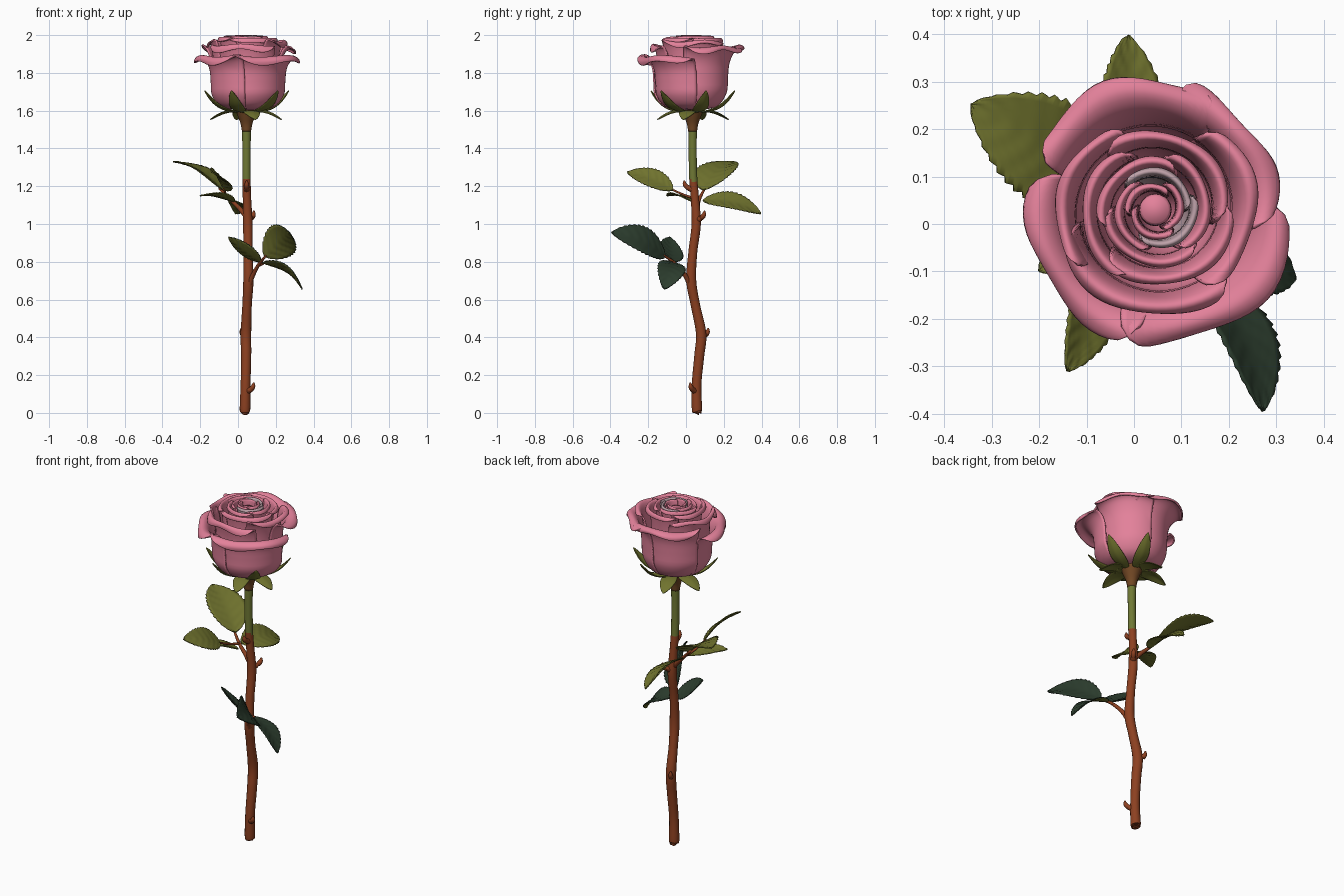
import bpy, bmesh, math
from mathutils import Vector as V

if "Cube" in bpy.data.objects:
    bpy.data.objects.remove(bpy.data.objects["Cube"])


def material(name, rgb):
    m = bpy.data.materials.new(name)
    m.diffuse_color = (*rgb, 1)
    m.use_nodes = True
    m.node_tree.nodes["Principled BSDF"].inputs["Base Color"].default_value = m.diffuse_color
    return m


PINK = material("petal pink", (0.77, 0.22, 0.325))
DUSTY = material("dusty pink", (0.52, 0.36, 0.40))
OLIVE = material("olive leaf", (0.165, 0.175, 0.028))
DARK = material("dark green leaf", (0.026, 0.048, 0.028))
BARK = material("red brown stem", (0.265, 0.052, 0.015))
GREEN = material("green stem", (0.16, 0.19, 0.035))
CALYX = material("calyx brown", (0.17, 0.065, 0.018))


def spline(pts, t):
    """Catmull-Rom point at t in 0..1 through a list of tuples."""
    p = [V(q) for q in pts]
    p = [2 * p[0] - p[1]] + p + [2 * p[-1] - p[-2]]
    n = len(pts) - 1
    i = min(int(t * n), n - 1)
    f = t * n - i
    a, b, c, d = p[i:i + 4]
    return 0.5 * (2 * b + (c - a) * f + (2 * a - 5 * b + 4 * c - d) * f * f
                  + (3 * b - a - 3 * c + d) * f ** 3)


def finish(name, bm, mats, thickness=0):
    if not thickness:
        bmesh.ops.recalc_face_normals(bm, faces=bm.faces)
    for f in bm.faces:
        f.smooth = True
    me = bpy.data.meshes.new(name)
    bm.to_mesh(me)
    bm.free()
    for m in mats:
        me.materials.append(m)
    ob = bpy.data.objects.new(name, me)
    bpy.context.collection.objects.link(ob)
    if thickness:
        s = ob.modifiers.new("thickness", 'SOLIDIFY')
        s.thickness = thickness
        s.offset = 0
        s.material_offset = len(mats) - 1   # second colour on the underside
    return ob


def sheet(name, fn, nu, nv, mats, thickness):
    """Grid surface fn(u, v), u in -1..1, v in 0..1."""
    bm = bmesh.new()
    g = [[bm.verts.new(fn(2 * i / nu - 1, j / nv)) for i in range(nu + 1)]
         for j in range(nv + 1)]
    for j in range(nv):
        for i in range(nu):
            bm.faces.new((g[j][i], g[j][i + 1], g[j + 1][i + 1], g[j + 1][i]))
    return finish(name, bm, mats, thickness)


def tube(name, pts, mats, steps=12, sides=14, split=None):
    """Tube through (x, y, z, radius) points; second colour above split."""
    bm = bmesh.new()
    rings = []
    for k in range(steps + 1):
        t = k / steps
        q = spline(pts, t)
        d = (spline(pts, min(1, t + .01)) - spline(pts, max(0, t - .01))).to_3d().normalized()
        a = d.orthogonal().normalized() if abs(d.z) < .5 else d.cross(V((0, 1, 0))).normalized()
        b = d.cross(a)
        rings.append([bm.verts.new(q.to_3d() + q[3] * (a * math.cos(w) + b * math.sin(w)))
                      for w in (math.tau * i / sides for i in range(sides))])
    for r0, r1 in zip(rings, rings[1:]):
        for i in range(sides):
            j = (i + 1) % sides
            f = bm.faces.new((r0[i], r0[j], r1[j], r1[i]))
            if split and f.calc_center_median().z > split:
                f.material_index = 1
    bm.faces.new(rings[0])
    bm.faces.new(rings[-1])
    return finish(name, bm, mats)


# Stem, brown below and green near the flower
tube("stem", [(.037, .06, .008, .022), (.037, .058, .02, .028), (.04, .056, .15, .026),
              (.043, .07, .3, .027), (.042, .080, .42, .028), (.048, .050, .57, .025),
              (.055, .028, .70, .027), (.053, .036, .85, .024), (.052, .054, 1.0, .025),
              (.047, .046, 1.15, .022), (.045, .038, 1.25, .022), (.045, .035, 1.4, .022),
              (.045, .035, 1.52, .024)], [BARK, GREEN], steps=80, split=1.23)
tube("calyx", [(.045, .035, 1.49, .024), (.045, .035, 1.53, .031),
               (.045, .035, 1.57, .046), (.045, .035, 1.61, .062)], [CALYX])

# Blunt thorns
for i, (x, y, z, dx, dy) in enumerate([(.04, .055, .11, .04, -.03), (.042, .079, .40, -.022, .036),
                                       (.052, .055, 1.02, .03, .04), (.046, .042, 1.18, 0, -.048)]):
    tube(f"thorn_{i}", [(x, y, z, .018), (x + dx * .7, y + dy * .7, z + .014, .014),
                        (x + dx, y + dy, z + .03, .012), (x + dx * 1.08, y + dy * 1.08, z + .05, .004)],
         [BARK], sides=10)

# Leaf stalks
tube("lower_leaf_stalk", [(.055, .025, .66, .014), (.075, 0, .72, .012), (.11, -.05, .785, .009),
                          (.15, -.12, .835, .006)], [BARK])
tube("lower_side_stalk", [(.10, -.04, .775, .008), (.15, -.065, .80, .006)], [BARK], steps=3)
tube("upper_leaf_stalk", [(.052, .05, 1.03, .014), (.01, .06, 1.08, .012), (-.04, .07, 1.13, .009),
                          (-.10, .10, 1.19, .006)], [BARK])
tube("upper_side_stalk", [(-.04, .07, 1.13, .008), (-.06, 0, 1.15, .006), (-.075, -.08, 1.185, .005)],
     [BARK], steps=6)


def leaf(name, base, tip, width, up, bend, mats, teeth=13, fold=.14):
    base, tip = V(base), V(tip)
    d = tip - base
    side = d.cross(V(up)).normalized()
    nrm = side.cross(d).normalized()

    def fn(u, v):
        w = width / 2 * math.sin(math.pi * v ** .86) ** .7 if 0 < v < 1 else .002
        if abs(u) > .99 and teeth:
            w *= .93 + .12 * ((v * teeth) % 1)
        vein = .008 * math.sin((v - .25 * abs(u)) * 40) * abs(u) * (1 - abs(u)) if teeth else 0
        return (base + d * v + side * u * w
                + nrm * (bend * math.sin(math.pi * v) + fold * w * abs(u) ** 1.3 + vein))
    return sheet(name, fn, 10, max(16, teeth * 4), mats, .005)


# Leaflets: dark with olive undersides below, olive above
LOW = [DARK, OLIVE]
leaf("lower_leaf_end", (.14, -.11, .83), (.272, -.394, .955), .19, (.75, .05, .65), .035, LOW)
leaf("lower_leaf_right", (.13, -.06, .795), (.34, -.115, .655), .15, (.3, .25, .9), .035, LOW)
leaf("lower_leaf_left", (.12, -.07, .80), (-.05, -.085, .93), .14, (.2, .4, .85), -.008, LOW)
leaf("upper_leaf_end", (-.08, .09, 1.18), (-.343, .252, 1.33), .225, (.4, -.15, .9), .03, [OLIVE])
leaf("upper_leaf_back", (-.04, .09, 1.125), (-.012, .397, 1.055), .165, (.5, 0, .85), .03, [OLIVE])
leaf("upper_leaf_front", (-.07, -.07, 1.18), (-.14, -.31, 1.275), .14, (.65, 0, .75), .02, [OLIVE])
leaf("upper_leaf_small", (-.02, .03, 1.12), (-.2, -.10, 1.15), .11, (.1, .25, 1), .015, [OLIVE])

# Sepals: some flat and drooping, others cupping the bloom
for i, a in enumerate([-15, -75, 105, 165]):
    c, s = math.cos(math.radians(a)), math.sin(math.radians(a))
    leaf(f"low_sepal_{i}", (.045 + .03 * c, .035 + .03 * s, 1.595),
         (.042 + .195 * c, .037 + .195 * s, 1.553), .085, (0, 0, 1), .022, [OLIVE], 0, -.15)
for i, a in enumerate([18, 72, 200, 250, 315]):
    c, s = math.cos(math.radians(a)), math.sin(math.radians(a))
    leaf(f"high_sepal_{i}", (.045 + .04 * c, .035 + .04 * s, 1.59),
         (.045 + .235 * c, .035 + .235 * s, 1.705), .075, (0, 0, 1), -.035, [OLIVE], 0, .2)


def petal(name, az, half, rb, rl, zt, curl=.03, mat=PINK):
    z0 = 1.605
    h, e = zt - z0, rl - rb
    prof = [(.02, z0, 0), (.7 * rb, z0 + .06 * h, 0), (.96 * rb, z0 + .27 * h, 0), (rb, z0 + .5 * h, 0),
            (rb + .08 * e, z0 + .75 * h, 0), (rb + .36 * e, z0 + .93 * h, 0),
            (rb + .72 * e, zt, 0), (rl, zt - curl * .4, 0), (rl + .002, zt - curl, 0)]

    def fn(u, v):
        k = v * (1 - .27 * abs(u) ** 5)
        r, z, _ = spline(prof, k)
        lip = max(0, v - .55) / .45
        r += .009 * u * min(1, v * 3) + lip * e * .14 * math.sin(5 * u + az)
        z += lip * .012 * math.sin(5 * u + az * 2) * (zt < 1.97)
        a = math.radians(az + half * u * (1 - .1 * v ** 4))
        return V((.045 + r * math.cos(a), .03 + r * math.sin(a), z))
    return sheet(name, fn, 24, 28, [mat], .008)


# Bloom: outer petals flare low in front and high at the back
petals = [(212, 56, .190, .268, 1.885, .035), (308, 60, .193, .283, 1.885, .035),
          (108, 54, .183, .274, 1.940, .025), (35, 50, .180, .258, 1.935, .025),
          (255, 66, .172, .216, 1.945, .03), (165, 56, .168, .202, 1.965, .02),
          (0, 62, .163, .208, 1.965, .02),
          (60, 75, .130, .158, 1.98, .02), (180, 72, .125, .150, 1.985, .02),
          (295, 75, .128, .158, 1.98, .02),
          (10, 75, .092, .112, 1.99, .015), (130, 75, .090, .110, 1.992, .015),
          (250, 75, .094, .112, 1.988, .015)]
for i, p in enumerate(petals):
    petal(f"petal_{i}", *p)
for i, a in enumerate([70, 190, 310]):
    petal(f"heart_petal_{i}", a, 75, .068, .080, 1.993, .01, DUSTY if i != 1 else PINK)
    petal(f"core_petal_{i}", a + 50, 75, .045, .054, 1.995, .01)

# Closed bud at the centre
tube("bud_core", [(.045, .03, 1.65, .03), (.045, .03, 1.8, .034), (.045, .03, 1.95, .034),
                  (.045, .03, 1.975, .028)], [PINK], sides=20)
